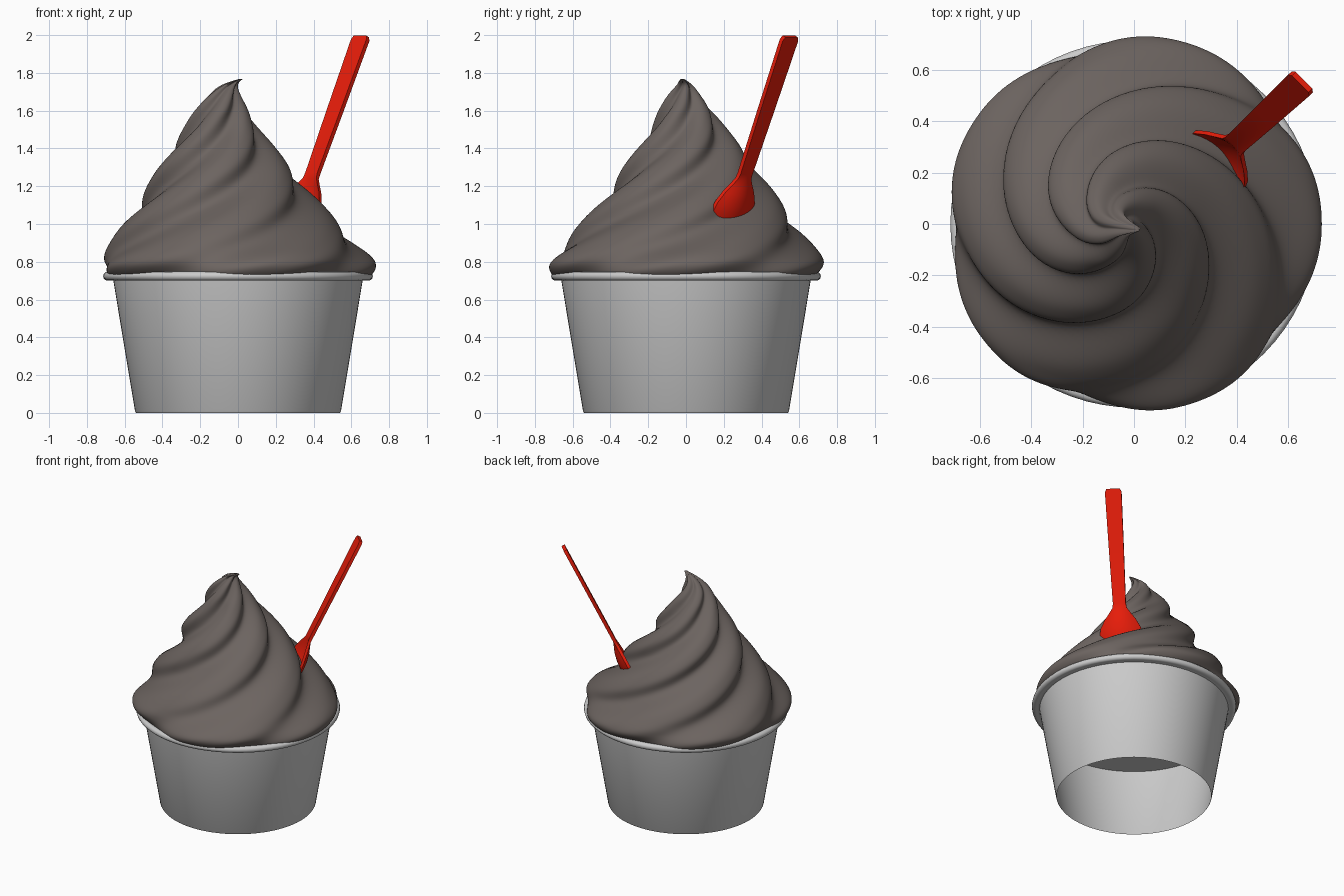
import bpy, bmesh, math
from mathutils import Vector

if "Cube" in bpy.data.objects:
    bpy.data.objects.remove(bpy.data.objects["Cube"])


def material(name, rgb):
    m = bpy.data.materials.new(name)
    m.diffuse_color = (*rgb, 1)
    m.use_nodes = True
    m.node_tree.nodes["Principled BSDF"].inputs["Base Color"].default_value = m.diffuse_color
    return m


def build(name, rings, mat, angle, cap_start=True, cap_end=True):
    """Skin a list of closed rings into one mesh object."""
    bm = bmesh.new()
    loops = [[bm.verts.new(p) for p in ring] for ring in rings]
    n = len(loops[0])
    for a, b in zip(loops, loops[1:]):
        for i in range(n):
            j = (i + 1) % n
            bm.faces.new((a[i], a[j], b[j], b[i]))
    if cap_start:
        bm.faces.new(loops[0][::-1])
    if cap_end:
        bm.faces.new(loops[-1])
    bmesh.ops.recalc_face_normals(bm, faces=bm.faces)
    me = bpy.data.meshes.new(name)
    bm.to_mesh(me)
    bm.free()
    me.materials.append(mat)
    ob = bpy.data.objects.new(name, me)
    bpy.context.collection.objects.link(ob)
    bpy.ops.object.select_all(action='DESELECT')
    ob.select_set(True)
    bpy.context.view_layer.objects.active = ob
    bpy.ops.object.shade_smooth_by_angle(angle=math.radians(angle))
    return ob


def spline(keys, steps):
    """Catmull-Rom samples through tuples."""
    k = [keys[0]] + keys + [keys[-1]]
    out = []
    for i in range(1, len(k) - 2):
        for s in range(steps):
            t = s / steps
            out.append([0.5 * (2*b + (c - a)*t + (2*a - 5*b + 4*c - d)*t*t
                               + (3*b - a - 3*c + d)*t**3)
                        for a, b, c, d in zip(*k[i-1:i+3])])
    return out + [list(keys[-1])]


def circle(r, z, n=72):
    return [(r*math.cos(2*math.pi*i/n), r*math.sin(2*math.pi*i/n), z) for i in range(n)]


cup_grey = material("cup_pale_grey", (0.6, 0.6, 0.6))
cream_brown = material("chocolate_brown", (0.15, 0.127, 0.117))
spoon_red = material("spoon_red", (0.8, 0.012, 0.003))

# Cup: open-bottomed tapered wall, rolled rim, inner lip and inner floor
profile = [(0.54, 0), (0.545, 0.008), (0.66, 0.70)]
for i in range(11):
    a = math.radians(-120 + 300 * i / 10)
    profile.append((0.689 + 0.025*math.cos(a), 0.724 + 0.024*math.sin(a)))
profile += [(0.655, 0.70), (0.632, 0.56)]
build("cup", [circle(r, z) for r, z in profile], cup_grey, 40, False, True)

# Soft serve swirl: (height, outer radius, centre x, centre y), five twisted lobes
keys = [(0.69, 0.6, 0, 0), (0.712, 0.68, 0, 0), (0.742, 0.718, 0, 0),
        (0.785, 0.735, -0.005, 0), (0.83, 0.718, -0.01, 0.002), (0.9, 0.66, -0.02, 0.008),
        (1.0, 0.58, -0.035, 0.015), (1.1, 0.5, -0.048, 0.02),
        (1.2, 0.424, -0.06, 0.022), (1.3, 0.354, -0.07, 0.02), (1.4, 0.282, -0.08, 0.018),
        (1.5, 0.21, -0.085, 0.012), (1.6, 0.146, -0.085, 0), (1.68, 0.09, -0.075, -0.01),
        (1.735, 0.045, -0.045, -0.01), (1.768, 0.01, 0.015, -0.02)]
rings = []
N = 180
for z, r, cx, cy in spline(keys, 5):
    t = max(0, min(1, (z - 0.75) / 1.02))
    depth = 0.055 + 0.28 * t
    twist = math.radians(232 * (z - 0.775) + 60 * max(0, t - 0.8))
    ring = []
    for i in range(N):
        th = 2 * math.pi * i / N
        groove = abs(math.sin(2.5 * (th - twist)))**3
        rr = r * (1 - depth * groove)
        ring.append((cx + rr*math.cos(th), cy + rr*math.sin(th), z))
    rings.append(ring)
build("soft_serve", rings, cream_brown, 60)

# Spoon: flat handle widening into a curved scoop buried in the swirl
neck = Vector((0.386, 0.304, 1.24))
axis = Vector((0.32, 0.296, 0.9)).normalized()
side = Vector((1, -1, 0)).normalized()
out = axis.cross(side)
out = out if out.x > 0 else -out
stations = [(0.837, 0.046, 0), (0.815, 0.058, 0), (0.4, 0.052, 0), (0.03, 0.045, 0),
            (0.0, 0.05, 0.008), (-0.04, 0.078, 0.025), (-0.08, 0.108, 0.04),
            (-0.14, 0.14, 0.052), (-0.19, 0.15, 0.055), (-0.27, 0.14, 0.05),
            (-0.34, 0.1, 0.03), (-0.38, 0.03, 0.005)]
rings = []
for s, half, bulge in stations:
    us = [-1 + i / 5 for i in range(11)]
    thick = 0.012 if s > 0 else 0.01

    def point(u, k):
        return neck + axis*s + side*(half*u) + out*(bulge*(1 - u*u) - bulge*0.1 + k*thick)
    rings.append([point(u, 1) for u in us] + [point(u, -1) for u in us[::-1]])
build("spoon", rings, spoon_red, 35)
